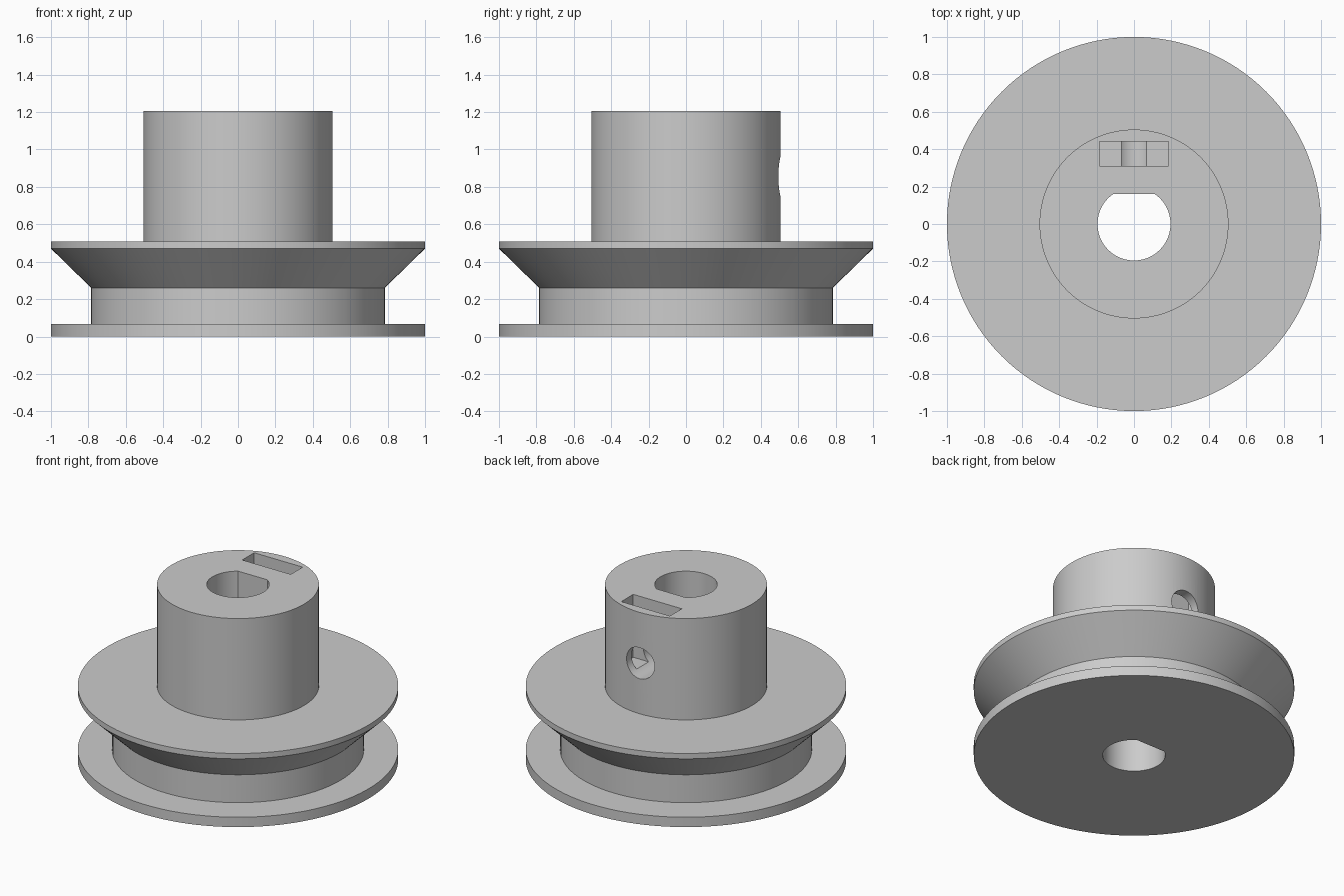
import bpy, bmesh
from math import radians, sin, cos, acos, pi
from mathutils import Matrix, Vector

default = bpy.data.objects.get("Cube")
if default:
    bpy.data.objects.remove(default)

SEGMENTS = 128
BORE_R, FLAT_Y = 0.195, 0.16
HOLE_R, HOLE_Z = 0.107, 0.855
TOP = 1.205

grey = bpy.data.materials.new("grey plastic")
grey.use_nodes = True
grey.diffuse_color = (0.6, 0.6, 0.6, 1)
grey.node_tree.nodes["Principled BSDF"].inputs["Base Color"].default_value = (0.6, 0.6, 0.6, 1)


def add_object(name, bm):
    bmesh.ops.remove_doubles(bm, verts=bm.verts, dist=1e-5)
    bmesh.ops.recalc_face_normals(bm, faces=bm.faces)
    mesh = bpy.data.meshes.new(name)
    bm.to_mesh(mesh)
    bm.free()
    mesh.materials.append(grey)
    obj = bpy.data.objects.new(name, mesh)
    bpy.context.collection.objects.link(obj)
    return obj


def lathe(name, profile):
    bm = bmesh.new()
    verts = [bm.verts.new((r, 0, z)) for r, z in profile]
    edges = [bm.edges.new(pair) for pair in zip(verts, verts[1:])]
    bmesh.ops.spin(bm, geom=verts + edges, cent=(0, 0, 0), axis=(0, 0, 1),
                   angle=2 * pi, steps=SEGMENTS, use_merge=True)
    # Close the two ends with flat discs
    bmesh.ops.remove_doubles(bm, verts=bm.verts, dist=1e-5)
    bmesh.ops.holes_fill(bm, edges=[e for e in bm.edges if e.is_boundary], sides=0)
    return add_object(name, bm)


def prism(name, outline, start, end):
    bm = bmesh.new()
    face = bm.faces.new([bm.verts.new((x, y, start)) for x, y in outline])
    ret = bmesh.ops.extrude_face_region(bm, geom=[face], use_keep_orig=True)
    moved = [g for g in ret["geom"] if isinstance(g, bmesh.types.BMVert)]
    bmesh.ops.translate(bm, verts=moved, vec=Vector((0, 0, end - start)))
    return add_object(name, bm)


# Flanges, belt groove and hub as one turned body
pulley = lathe("pulley_body", [
    (1, 0), (1, 0.068), (0.785, 0.068), (0.785, 0.26), (1, 0.47),
    (1, 0.507), (0.505, 0.507), (0.505, TOP)])

# D-shaped shaft bore, its flat facing the back
half = acos(FLAT_Y / BORE_R)
arc = [pi / 2 + half + (2 * pi - 2 * half) * i / 64 for i in range(65)]
bore = prism("bore_cutter", [(BORE_R * cos(a), BORE_R * sin(a)) for a in arc], -0.1, TOP + 0.1)

# Captive nut slot, open at the top
slot = prism("nut_slot_cutter", [(-0.185, 0.31), (0.185, 0.31), (0.185, 0.44), (-0.185, 0.44)],
             0.772, TOP + 0.1)

# Set screw hole from the back of the hub into the bore
turns = [2 * pi * (i + 0.5) / 48 for i in range(48)]
screw = prism("screw_hole_cutter", [(HOLE_R * cos(a), HOLE_R * sin(a)) for a in turns], 0.05, 0.7)
screw.data.transform(Matrix.Translation((0, 0, HOLE_Z)) @ Matrix.Rotation(radians(-90), 4, "X"))

# Cut the body and keep only the finished part
cutters = [bore, slot, screw]
for cutter in cutters:
    cutter.hide_render = True
    mod = pulley.modifiers.new(cutter.name, "BOOLEAN")
    mod.operation = "DIFFERENCE"
    mod.solver = "EXACT"
    mod.object = cutter
bpy.context.view_layer.update()
finished = bpy.data.meshes.new_from_object(pulley.evaluated_get(bpy.context.evaluated_depsgraph_get()))
pulley.modifiers.clear()
pulley.data = finished
for cutter in cutters:
    bpy.data.objects.remove(cutter)

# Smooth round walls with crisp edges
bpy.ops.object.select_all(action="DESELECT")
pulley.select_set(True)
bpy.context.view_layer.objects.active = pulley
bpy.ops.object.shade_smooth_by_angle(angle=radians(20))
